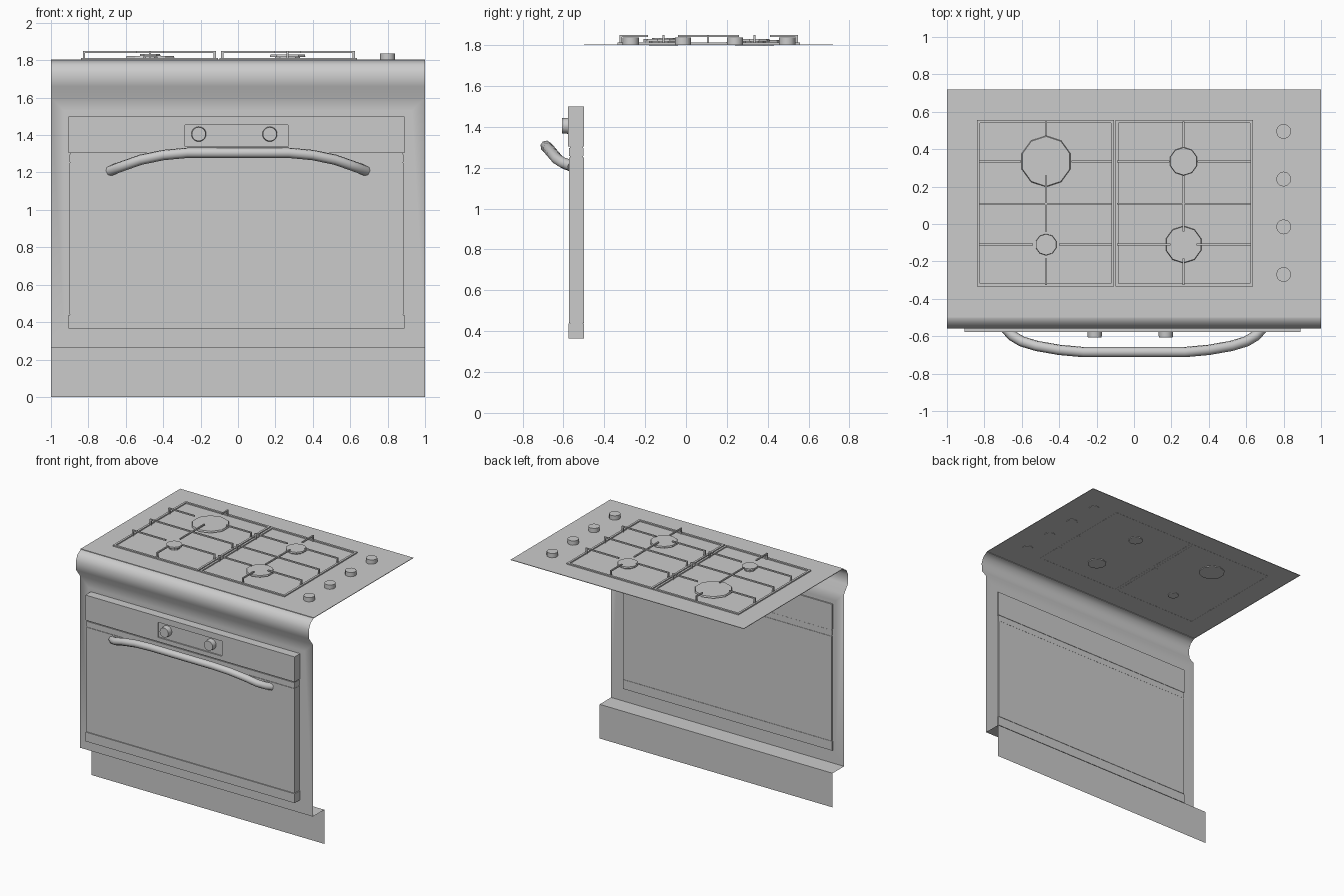
import bpy, bmesh, math
from mathutils import Matrix, Vector

if "Cube" in bpy.data.objects:
    bpy.data.objects.remove(bpy.data.objects["Cube"])


def finish(name, bm, angle=None):
    me = bpy.data.meshes.new(name)
    bm.to_mesh(me)
    bm.free()
    ob = bpy.data.objects.new(name, me)
    bpy.context.collection.objects.link(ob)
    if angle:
        bpy.ops.object.select_all(action='DESELECT')
        ob.select_set(True)
        bpy.context.view_layer.objects.active = ob
        bpy.ops.object.shade_smooth_by_angle(angle=math.radians(angle))
    return ob


def add_box(bm, x0, x1, y0, y1, z0, z1):
    m = Matrix.Translation(((x0 + x1) / 2, (y0 + y1) / 2, (z0 + z1) / 2)) @ \
        Matrix.Diagonal((abs(x1 - x0), abs(y1 - y0), abs(z1 - z0), 1))
    bmesh.ops.create_cube(bm, size=1, matrix=m)


def box(name, *dims):
    bm = bmesh.new()
    add_box(bm, *dims)
    return finish(name, bm)


def add_cyl(bm, center, r0, r1, depth, sides, rot=Matrix()):
    bmesh.ops.create_cone(bm, cap_ends=True, segments=sides, radius1=r0, radius2=r1,
                          depth=depth, matrix=Matrix.Translation(center) @ rot)


# body: open folded sheet with bullnose, front frame and recessed toe kick
profile = [(.72, 1.8), (-.50, 1.8), (-.54, 1.775), (-.56, 1.73), (-.555, 1.66),
           (-.51, 1.6), (-.51, .265), (-.37, .265), (-.37, 0)]
bm = bmesh.new()
rows = [[bm.verts.new((x, y, z)) for x in (-1, 1)] for y, z in profile]
faces = [bm.faces.new((a[0], b[0], b[1], a[1])) for a, b in zip(rows, rows[1:])]
for f, lift in ((faces[0], .004), (faces[5], 0)):
    bmesh.ops.inset_region(bm, faces=[f], thickness=.1, use_boundary=True)
    if lift:  # slightly raised hob plate
        up = bmesh.ops.extrude_face_region(bm, geom=[f])['geom']
        bmesh.ops.translate(bm, vec=(0, 0, lift),
                            verts=[v for v in up if isinstance(v, bmesh.types.BMVert)])
        bmesh.ops.delete(bm, geom=[f], context='FACES_ONLY')
finish("body_shell", bm, 60)

# oven door stack
box("oven_door", -.9, .885, -.572, -.5, .44, 1.25)
box("door_bottom_rail", -.905, .89, -.576, -.5, .365, .437)
box("door_gap_strip", -.898, .883, -.568, -.503, .43, 1.31)
box("door_top_rail", -.9, .885, -.573, -.502, 1.257, 1.297)
panel = box("control_panel", -.905, .89, -.577, -.5, 1.305, 1.5)
cutter = box("display_cutter", -.284, .268, -.6, -.567, 1.338, 1.455)
cutter.hide_render = True
cutter.hide_viewport = False
cutter.display_type = 'WIRE'
mod = panel.modifiers.new("display_recess", 'BOOLEAN')
mod.operation = 'DIFFERENCE'
mod.solver = 'EXACT'
mod.object = cutter
bpy.context.view_layer.objects.active = panel
bpy.ops.object.modifier_apply(modifier=mod.name)
bpy.data.objects.remove(cutter)

# oven knobs
for i, x in enumerate((-.21, .17)):
    bm = bmesh.new()
    add_cyl(bm, (x, -.586, 1.405), .04, .037, .042, 20, Matrix.Rotation(math.pi / 2, 4, 'X'))
    finish(f"oven_knob_{i + 1}", bm, 35)

# bowed handle
half = [(-.685, -.56, 1.208), (-.65, -.598, 1.222), (-.60, -.628, 1.24), (-.52, -.652, 1.268),
        (-.40, -.673, 1.293), (-.27, -.685, 1.305)]
path = half + [(-x, y, z) for x, y, z in reversed(half)]
cu = bpy.data.curves.new("handle", 'CURVE')
cu.dimensions = '3D'
cu.bevel_depth = .028
cu.bevel_resolution = 2
cu.use_fill_caps = True
sp = cu.splines.new('POLY')
sp.points.add(len(path) - 1)
for p, co in zip(sp.points, path):
    p.co = (*co, 1)
handle = bpy.data.objects.new("door_handle", cu)
bpy.context.collection.objects.link(handle)
bpy.ops.object.select_all(action='DESELECT')
handle.select_set(True)
bpy.context.view_layer.objects.active = handle
bpy.ops.object.convert(target='MESH')
bpy.ops.object.shade_smooth_by_angle(angle=math.radians(50))

# hob knobs
for i, y in enumerate((.495, .24, -.015, -.27)):
    bm = bmesh.new()
    add_cyl(bm, (.8, y, 1.819), .04, .04, .036, 12)
    finish(f"hob_knob_{i + 1}", bm, 40)

# burners: stem plus wide cap
burners = [(-.47, .335, .137, 10, 1.824), (-.47, -.11, .058, 10, 1.834),
           (.265, .335, .076, 10, 1.83), (.265, -.11, .1, 10, 1.83)]
for i, (x, y, r, n, top) in enumerate(burners):
    bm = bmesh.new()
    add_cyl(bm, (x, y, 1.809), r * .7, r * .7, .022, n)
    add_cyl(bm, (x, y, top - .006), r, r * .97, .012, n)
    finish(f"burner_{i + 1}", bm)

# pan grates: low frame with raised fingers around the burners
T, Z0, Z1 = .005, 1.803, 1.85


def finger(bm, axis, fixed, start, end, leg):
    """thin raised bar; legs drop to the hob at the listed coordinates"""
    parts = [(start, end, Z1 - .01)]
    for c in leg:
        inward = .012 if c == min(start, end) else -.012
        parts.append((c, c + inward, Z0))
    for a, b, z in parts:
        a, b = min(a, b), max(a, b)
        if axis == 'x':
            add_box(bm, a, b, fixed - T, fixed + T, z, Z1)
        else:
            add_box(bm, fixed - T, fixed + T, a, b, z, Z1)


Y0, Y1, YM = -.335, .557, .108
for name, x0, x1, cx, back_gap in (("left_grate", -.84, -.108, -.47, .135),
                                   ("right_grate", -.1, .635, .265, .075)):
    bm = bmesh.new()
    w = .016
    add_box(bm, x0, x1, Y0, Y0 + w, Z0, 1.813)
    add_box(bm, x0, x1, Y1 - w, Y1, Z0, 1.813)
    add_box(bm, x0, x0 + w, Y0, Y1, Z0, 1.813)
    add_box(bm, x1 - w, x1, Y0, Y1, Z0, 1.813)
    a, b = x0 + .01, x1 - .01
    finger(bm, 'x', YM, a, b, (a, b))
    for y, gap in ((.335, back_gap), (-.11, .07)):
        finger(bm, 'x', y, a, cx - gap, (a,))
        finger(bm, 'x', y, b, cx + gap, (b,))
    finger(bm, 'y', cx, Y0 + .01, -.185, (Y0 + .01,))
    finger(bm, 'y', cx, -.04, .26, ())
    finger(bm, 'y', cx, Y1 - .01, .335 + back_gap, (Y1 - .01,))
    finish(name, bm)
